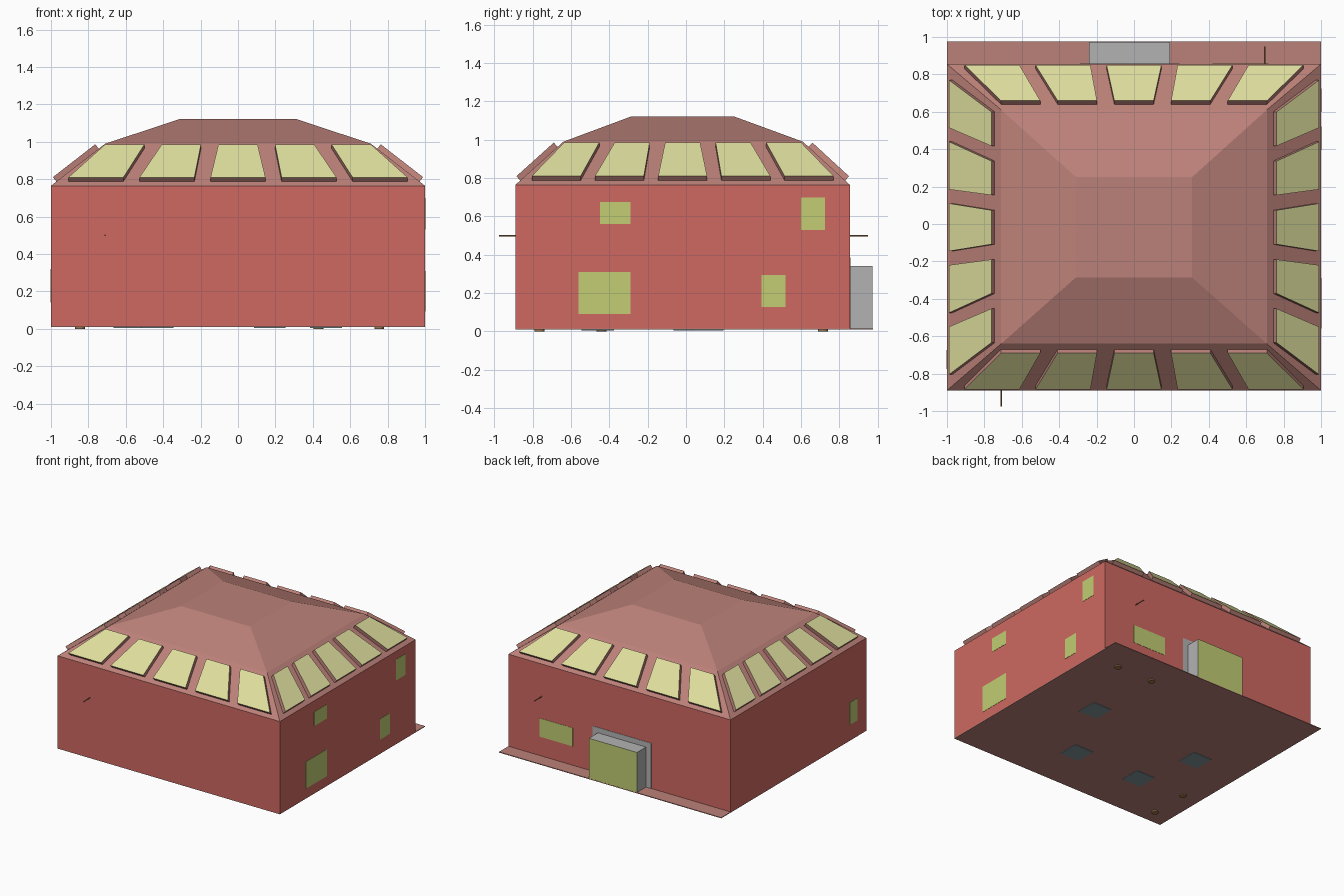
import bpy
from mathutils import Vector as V

if "Cube" in bpy.data.objects:
    bpy.data.objects.remove(bpy.data.objects["Cube"])


def mat(name, c):
    m = bpy.data.materials.new(name)
    m.diffuse_color = (*c, 1)
    m.use_nodes = True
    m.node_tree.nodes["Principled BSDF"].inputs["Base Color"].default_value = m.diffuse_color
    return m


RED = mat("red_wall", (0.62, 0.14, 0.12))
ROOF = mat("roof_clay", (0.50, 0.22, 0.19))
PANE = mat("skylight_pane", (0.73, 0.73, 0.34))
GLASS = mat("window_pane", (0.54, 0.61, 0.17))
WOOD = mat("wood", (0.35, 0.18, 0.07))
SLATE = mat("slate", (0.22, 0.30, 0.32))
GREY = mat("grey", (0.45, 0.45, 0.45))


def mesh(name, verts, faces, *mats):
    me = bpy.data.meshes.new(name)
    me.from_pydata([tuple(v) for v in verts], [], faces)
    ob = bpy.data.objects.new(name, me)
    bpy.context.collection.objects.link(ob)
    for m in mats:
        me.materials.append(m)
    return ob


BOX = [(0, 3, 2, 1), (0, 1, 5, 4), (1, 2, 6, 5), (2, 3, 7, 6), (3, 0, 4, 7), (4, 5, 6, 7)]


def box(name, x0, x1, y0, y1, z0, z1, *mats):
    vs = [(x, y, z) for z in (z0, z1) for x, y in ((x0, y0), (x1, y0), (x1, y1), (x0, y1))]
    return mesh(name, vs, BOX, *mats)


def rod(name, x, y, z, r, h, m, rot=(0, 0, 0)):
    bpy.ops.mesh.primitive_cylinder_add(vertices=16, radius=r, depth=h, location=(x, y, z), rotation=rot)
    bpy.context.object.name = name
    bpy.context.object.data.materials.append(m)


def ring(x, y0, y1, z):
    return [V((-x, y0, z)), V((x, y0, z)), V((x, y1, z)), V((-x, y1, z))]


# floor and open wall shell
box("floor", -1, 1, -0.89, 0.975, 0.01, 0.016, ROOF)
eave = ring(1, -0.89, 0.855, 0.765)
foot = ring(1, -0.89, 0.855, 0.012)
SIDES = [(i, (i + 1) % 4, (i + 1) % 4 + 4, i + 4) for i in range(4)]
mesh("walls", foot + eave, SIDES, RED)

# two-pitch hipped roof
knee = ring(0.71, -0.64, 0.61, 0.99)
top = ring(0.31, -0.285, 0.25, 1.122)
upper = [tuple(i + 4 for i in f) for f in SIDES]
mesh("roof", eave + knee + top, SIDES + upper + [(8, 9, 10, 11)], ROOF)

# five raised skylights on each lower roof slope
for s in range(4):
    a, b = eave[s], eave[(s + 1) % 4]
    c, d = knee[s], knee[(s + 1) % 4]
    along = (b - a).normalized()
    low, high = (a + b) / 2, (c + d) / 2
    rise = high - low
    rise -= along * rise.dot(along)
    normal = along.cross(rise).normalized()
    k = 1 if s % 2 == 0 else 0.868
    for i in range(-2, 3):
        quad = []
        for t, pitch, half, signs in ((0.1, 0.38, 0.147, (-1, 1)), (0.88, 0.303, 0.105, (1, -1))):
            for sg in signs:
                quad.append(low + rise * t + along * k * (i * pitch + sg * half))
        ob = mesh("skylight", quad + [q + normal * 0.03 for q in quad], BOX, ROOF, PANE)
        ob.data.polygons[5].material_index = 1

# flat windows on the side and back walls
for y0, y1, z0, z1 in ((-0.45, -0.29, 0.56, 0.675), (0.6, 0.725, 0.53, 0.7),
                       (-0.56, -0.29, 0.092, 0.31), (0.395, 0.52, 0.127, 0.295)):
    box("right_window", 0.99, 1.002, y0, y1, z0, z1, GLASS)
box("left_window", -1.002, -0.99, -0.775, -0.675, 0.14, 0.32, GLASS)
box("back_window", 0.42, 0.72, 0.845, 0.857, 0.17, 0.32, GLASS)

# back entrance: flush frame and projecting porch box with coloured front
box("door_frame", -0.288, 0.243, 0.80, 0.858, 0.016, 0.385, GREY)
porch = box("entrance", -0.24, 0.193, 0.81, 0.974, 0.016, 0.342, GREY, GLASS)
porch.data.polygons[3].material_index = 1

# wall rods
rod("front_rod", -0.71, -0.92, 0.5, 0.004, 0.11, WOOD, (1.5708, 0, 0))
rod("back_rod", 0.70, 0.895, 0.5, 0.004, 0.11, WOOD, (1.5708, 0, 0))

# feet and pads showing under the floor
for x, y in ((0.755, 0.715), (0.43, 0.715), (-0.845, -0.765), (-0.845, -0.44)):
    rod("foot", x, y, 0.007, 0.026, 0.014, WOOD)
for x, y in ((0.47, 0.11), (0.17, -0.46), (-0.43, -0.46), (-0.58, 0.02)):
    box("floor_pad", x - 0.085, x + 0.085, y - 0.085, y + 0.085, 0.005, 0.014, SLATE)
